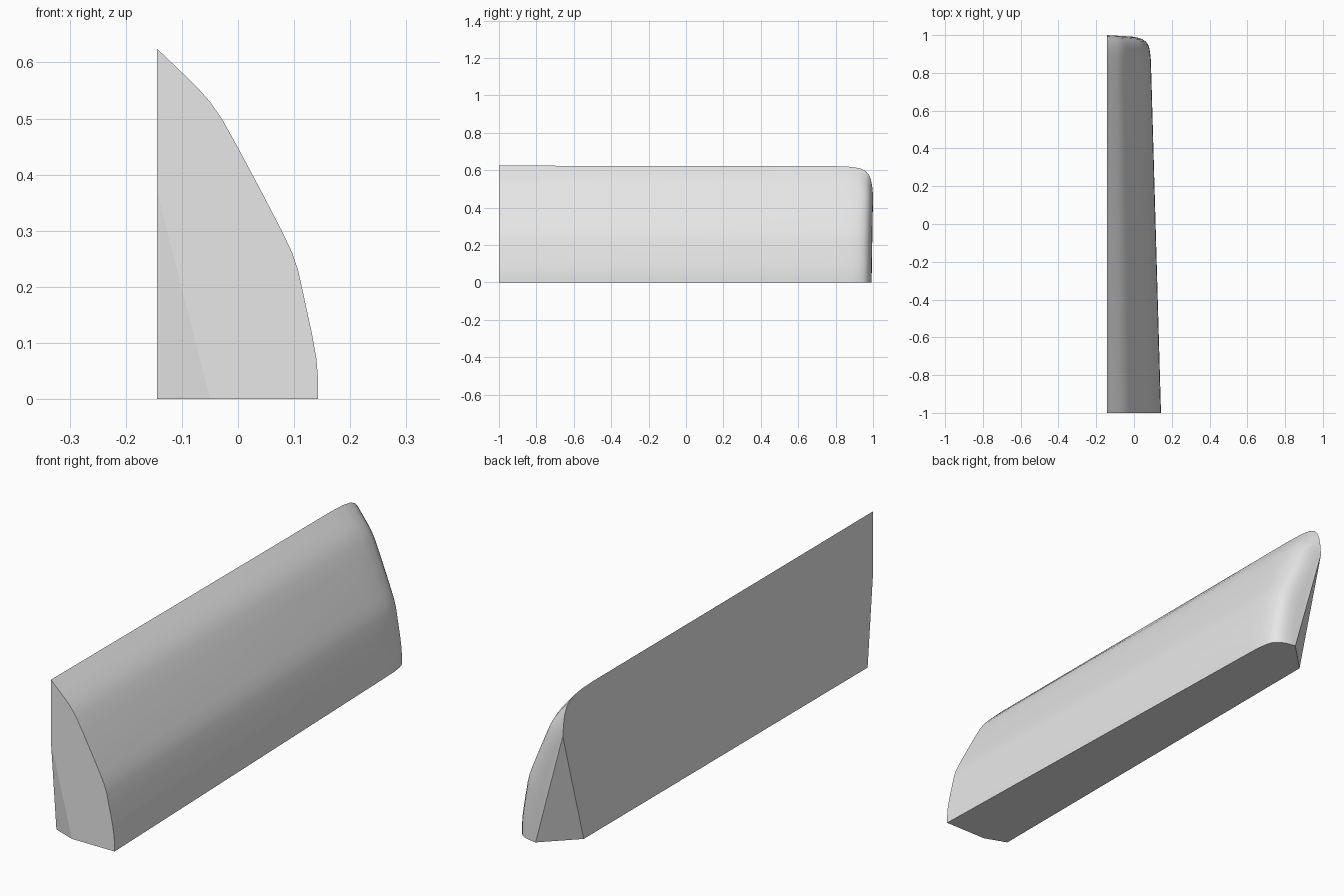
import bpy, bmesh
from mathutils import Vector

cube = bpy.data.objects.get("Cube")
if cube:
    bpy.data.objects.remove(cube)

grey = bpy.data.materials.new("plain_grey")
grey.use_nodes = True
colour = (0.8, 0.8, 0.8, 1)
grey.diffuse_color = colour
grey.node_tree.nodes["Principled BSDF"].inputs["Base Color"].default_value = colour

INNER = -0.144
# Cross-section: distance from the flat inner wall, height
profile = [(0, 0), (0.287, 0), (0.287, 0.03), (0.284, 0.07), (0.276, 0.115),
           (0.262, 0.18), (0.251, 0.23), (0.24, 0.262), (0.222, 0.3),
           (0.183, 0.375), (0.144, 0.448), (0.115, 0.5), (0.094, 0.53),
           (0.07, 0.557), (0.04, 0.586), (0, 0.624)]
# Stations along the length: y, width scale, height scale
stations = [(-1, 1, 1), (0, 0.9, 0.997), (0.8, 0.82, 0.995), (0.88, 0.81, 0.99),
            (0.93, 0.79, 0.977), (0.96, 0.76, 0.955), (0.977, 0.715, 0.925),
            (0.988, 0.66, 0.885), (0.995, 0.59, 0.83), (1, 0.48, 0.75)]

bm = bmesh.new()
rings = []
for y, width, height in stations:
    # The closed end leans back slightly away from the inner wall
    lean = 0.06 * max(0, y - 0.88) / 0.12
    rings.append([bm.verts.new((INNER + d * width, y - lean * d * width, z * height))
                  for d, z in profile])

# Skin between stations: smooth outer shell, flat base and inner wall
n = len(profile)
for a, b in zip(rings, rings[1:]):
    for i in range(n):
        j = (i + 1) % n
        face = bm.faces.new((a[i], a[j], b[j], b[i]))
        face.smooth = 0 < i < n - 1
bm.faces.new(rings[0])
bm.faces.new(rings[-1]).smooth = True


def chamfer(p, q, r):
    """Slice off the corner beyond three points and close the cut."""
    p, q, r = map(Vector, (p, q, r))
    normal = (q - p).cross(r - p).normalized()
    if normal.x > 0:
        normal.negate()
    cut = bmesh.ops.bisect_plane(bm, geom=bm.verts[:] + bm.edges[:] + bm.faces[:],
                                 plane_co=p, plane_no=normal, clear_outer=True)
    edges = [e for e in cut["geom_cut"] if isinstance(e, bmesh.types.BMEdge)]
    for face in bmesh.ops.contextual_create(bm, geom=edges)["faces"]:
        face.smooth = False


# Lower inner corners at the front and back
chamfer((INNER, -1, 0.37), (-0.05, -1, 0), (INNER, -0.965, 0))
chamfer((INNER, 1, 0.47), (INNER, 0.865, 0), (-0.018, 0.99, 0))

bmesh.ops.recalc_face_normals(bm, faces=bm.faces[:])
mesh = bpy.data.meshes.new("curved_side_panel")
bm.to_mesh(mesh)
bm.free()
mesh.materials.append(grey)
panel = bpy.data.objects.new("curved_side_panel", mesh)
bpy.context.collection.objects.link(panel)
